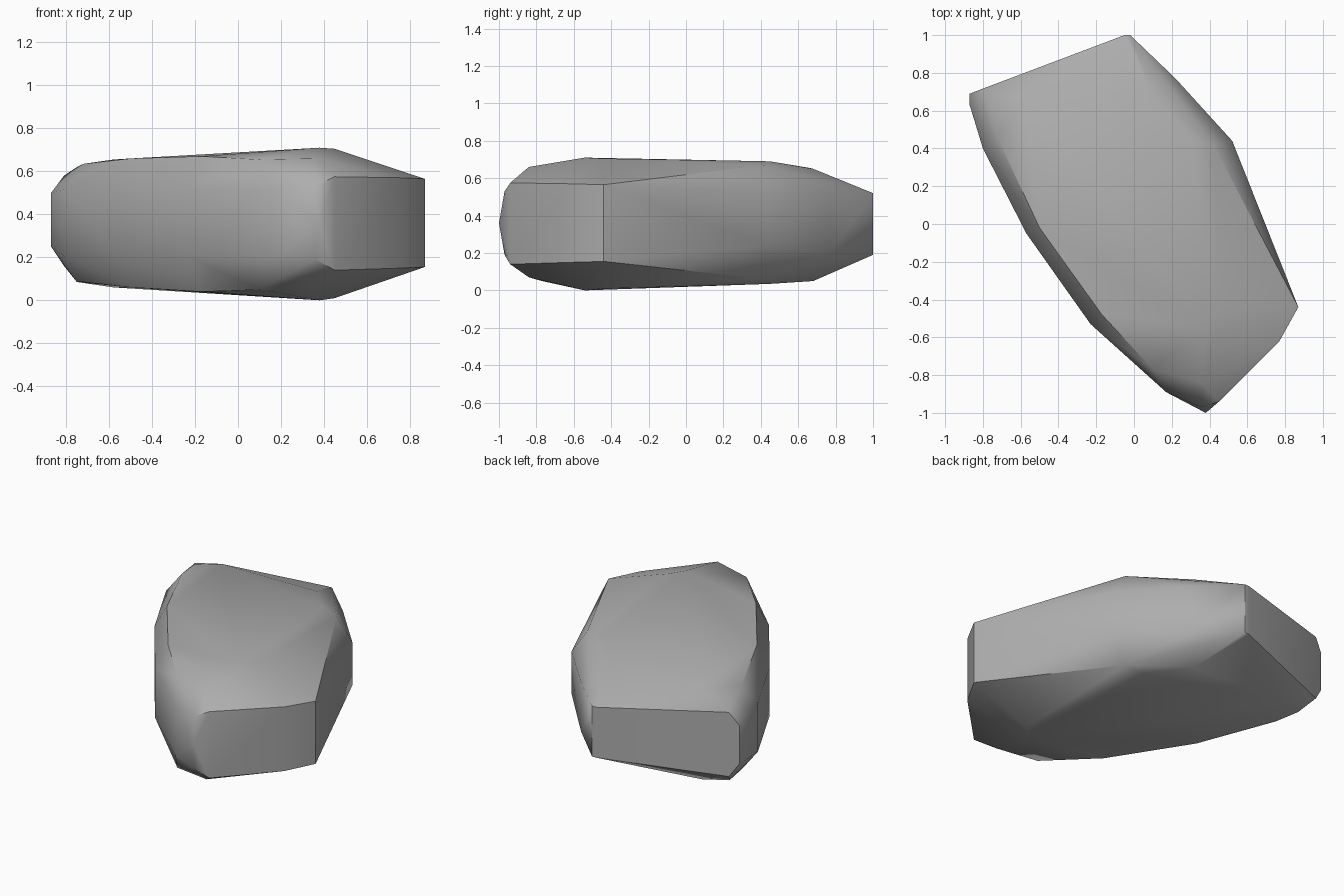
import bpy
import bmesh
import math

# Remove the default object
default_cube = bpy.data.objects.get("Cube")
if default_cube:
    bpy.data.objects.remove(default_cube, do_unlink=True)


def make_material(name, color):
    material = bpy.data.materials.new(name)
    material.use_nodes = True
    material.diffuse_color = color
    shader = material.node_tree.nodes["Principled BSDF"]
    shader.inputs["Base Color"].default_value = color
    shader.inputs["Roughness"].default_value = 0.9
    return material


def make_hull(name, rings, material):
    """Wrap a convex stone around rings of (x, y, low z, high z) columns."""
    bm = bmesh.new()
    for ring in rings:
        for x, y, low, high in ring:
            for z in {low, high}:
                bm.verts.new((x, y, z))
    hull = bmesh.ops.convex_hull(bm, input=bm.verts[:])
    unused = set(hull["geom_interior"]) | set(hull["geom_unused"])
    loose = [item for item in unused if isinstance(item, bmesh.types.BMVert)]
    bmesh.ops.delete(bm, geom=loose, context="VERTS")
    # Merge nearly coplanar triangles into broad facets
    bmesh.ops.dissolve_limit(bm, angle_limit=math.radians(1),
                             verts=bm.verts[:], edges=bm.edges[:])
    bmesh.ops.recalc_face_normals(bm, faces=bm.faces[:])
    mesh = bpy.data.meshes.new(name)
    bm.to_mesh(mesh)
    bm.free()
    mesh.materials.append(material)
    stone = bpy.data.objects.new(name, mesh)
    bpy.context.collection.objects.link(stone)
    return stone


# Steep side walls, from the front end around to the back and along the other side
walls = [
    (.45, -.94, .14, .575), (.77, -.62, .15, .57), (.87, -.44, .155, .565),
    (.52, .44, .24, .52), (.22, .77, .2, .52),
    (-.02, 1, .19, .52), (-.05, 1, .19, .52),
    (-.81, .713, .16, .58), (-.87, .69, .25, .5), (-.87, .63, .25, .5),
    (-.8, .4, .2, .52), (-.57, -.05, .2, .52), (-.23, -.53, .2, .52),
    (.17, -.89, .2, .52), (.36, -.97, .19, .53), (.38, -1, .36, .36),
]

# Rim of the broad upper and lower faces
caps = [
    (.38, -.54, 0, .71), (.45, -.45, .01, .705), (.36, -.84, .07, .66),
    (.1, -.77, .05, .655), (-.17, -.48, .04, .67), (-.5, -.02, .06, .66),
    (-.72, .45, .085, .635), (-.75, .62, .085, .62), (-.58, .66, .06, .655),
    (.1, .68, .05, .65), (.3, .45, .035, .69), (.42, .42, .06, .67),
]

gray = make_material("stone gray", (.42, .42, .42, 1))
stone = make_hull("stone", [walls, caps], gray)

# Soft shading over the worn shoulders, crisp edges at the broken ends
bpy.ops.object.select_all(action="DESELECT")
stone.select_set(True)
bpy.context.view_layer.objects.active = stone
bpy.ops.object.shade_smooth_by_angle(angle=math.radians(38))
